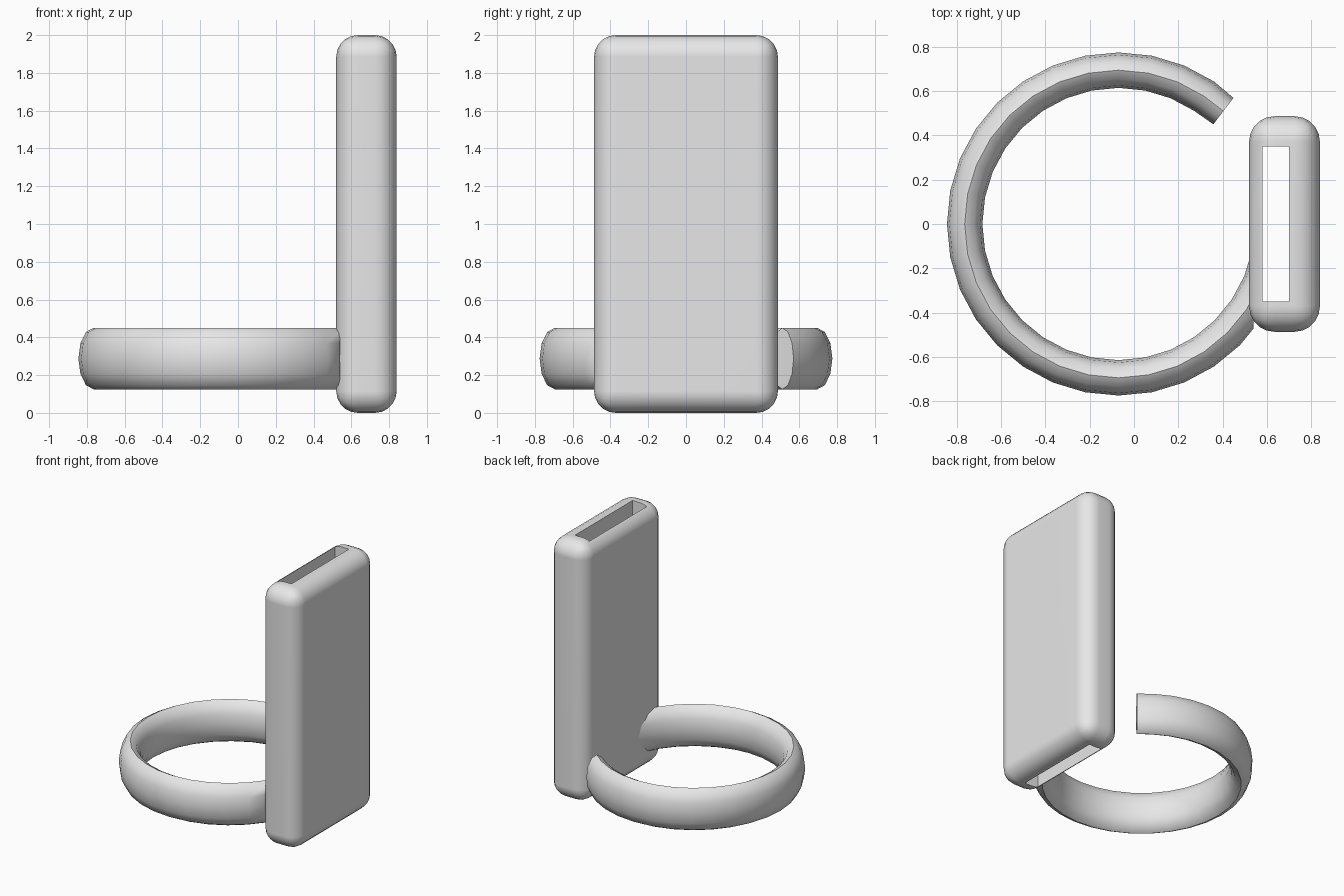
import bpy, bmesh
from math import sin, cos, pi
from mathutils import Vector

cube = bpy.data.objects.get("Cube")
if cube:
    bpy.data.objects.remove(cube, do_unlink=True)

grey = bpy.data.materials.new("plain_grey")
grey.use_nodes = True
grey.diffuse_color = (0.8, 0.8, 0.8, 1)
grey.node_tree.nodes["Principled BSDF"].inputs["Base Color"].default_value = (0.8, 0.8, 0.8, 1)


def make_object(name, bm):
    bmesh.ops.recalc_face_normals(bm, faces=bm.faces[:])
    mesh = bpy.data.meshes.new(name)
    bm.to_mesh(mesh)
    bm.free()
    mesh.materials.append(grey)
    obj = bpy.data.objects.new(name, mesh)
    bpy.context.collection.objects.link(obj)
    return obj


def activate(obj):
    bpy.ops.object.select_all(action='DESELECT')
    obj.select_set(True)
    bpy.context.view_layer.objects.active = obj


def box(name, low, high):
    bm = bmesh.new()
    bmesh.ops.create_cube(bm, size=1)
    low, high = Vector(low), Vector(high)
    for v in bm.verts:
        v.co = (low + high) / 2 + v.co * (high - low)
    return make_object(name, bm)


# Upright rounded sleeve with an open slot running through it
sleeve = box("sleeve", (0.52, -0.487, 0), (0.84, 0.487, 2))
slot = box("slot_cutter", (0.58, -0.35, -0.2), (0.70, 0.35, 2.2))
slot.hide_render = True
activate(sleeve)
bevel = sleeve.modifiers.new("rounding", 'BEVEL')
bevel.width = 0.115
bevel.segments = 5
cut = sleeve.modifiers.new("slot", 'BOOLEAN')
cut.object = slot
cut.operation = 'DIFFERENCE'
cut.solver = 'EXACT'
for name in ("rounding", "slot"):
    bpy.ops.object.modifier_apply(modifier=name)
bpy.data.objects.remove(slot, do_unlink=True)
bpy.ops.object.shade_smooth_by_angle(angle=pi / 6)
weighted = sleeve.modifiers.new("even_shading", 'WEIGHTED_NORMAL')
weighted.keep_sharp = True

# Open ring: an oval section swept around, rooted in the sleeve wall
SIDES, STEPS = 12, 32
centre = Vector((-0.07, 0, 0.2875))
bm = bmesh.new()


def section(middle, outward, half_width):
    loop = []
    for k in range(SIDES):
        a = 2 * pi * k / SIDES
        offset = outward * (half_width * cos(a)) + Vector((0, 0, 0.1625 * sin(a)))
        loop.append(bm.verts.new(middle + offset))
    return loop


# The free end is cut slightly askew
loops = [section(Vector((0.404, 0.51, 0.2875)), Vector((0.607, 0.795, 0)), 0.075)]
for i in range(5, STEPS + 1):
    a = 2 * pi * i / STEPS
    out = Vector((cos(a), sin(a), 0))
    loops.append(section(centre + out * 0.695, out, 0.08))
for first, second in zip(loops, loops[1:]):
    for k in range(SIDES):
        n = (k + 1) % SIDES
        bm.faces.new((first[k], first[n], second[n], second[k]))

# Trim the root inside the wall and close both ends
bmesh.ops.bisect_plane(bm, geom=bm.verts[:] + bm.edges[:] + bm.faces[:],
                       plane_co=(0.54, 0, 0), plane_no=(1, 0, 0), clear_outer=True)
bmesh.ops.holes_fill(bm, edges=[e for e in bm.edges if e.is_boundary], sides=0)
ring = make_object("open_ring", bm)
activate(ring)
bpy.ops.object.shade_smooth_by_angle(angle=pi * 40 / 180)
